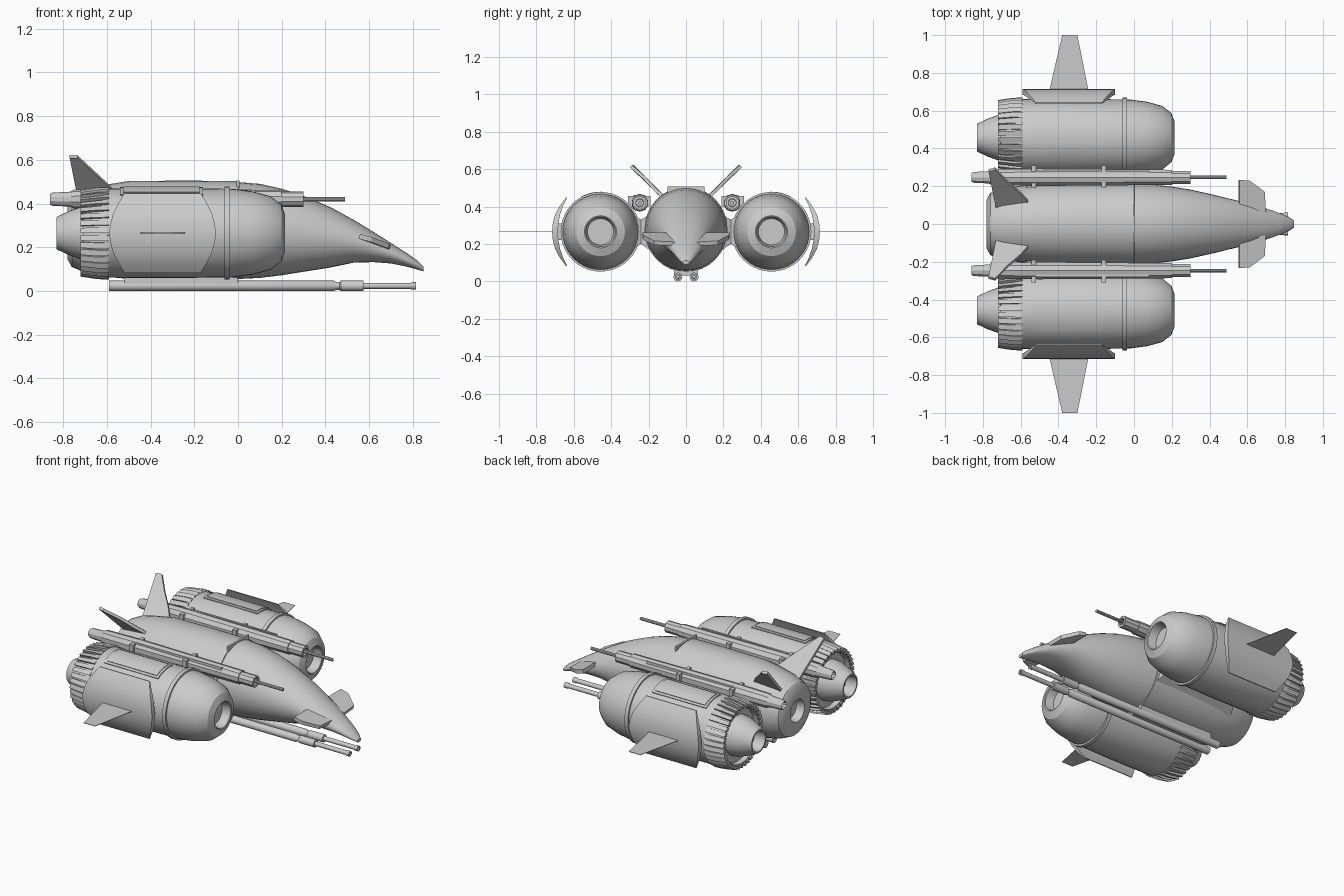
import bpy, bmesh
from math import sin, cos, pi, radians

if "Cube" in bpy.data.objects:
    bpy.data.objects.remove(bpy.data.objects["Cube"])


def skin(bm, rings):
    """Bridge equal-length closed rings of points and cap both ends."""
    vs = [[bm.verts.new(p) for p in r] for r in rings]
    n = len(vs[0])
    for a, b in zip(vs, vs[1:]):
        for i in range(n):
            j = (i + 1) % n
            bm.faces.new((a[i], a[j], b[j], b[i]))
    bm.faces.new(vs[0])
    bm.faces.new(vs[-1])


def make(name, solids, mirror=True, recalc=True):
    """Object from a list of ring stacks, optionally mirrored across y."""
    bm = bmesh.new()
    for rings in solids:
        skin(bm, rings)
    bmesh.ops.recalc_face_normals(bm, faces=bm.faces)
    me = bpy.data.meshes.new(name)
    bm.to_mesh(me)
    bm.free()
    ob = bpy.data.objects.new(name, me)
    bpy.context.collection.objects.link(ob)
    if mirror:
        m = ob.modifiers.new("mirror", "MIRROR")
        m.use_axis = (False, True, False)
        m.use_mirror_merge = False
    return ob


def ellipse(x, y, z, ry, rz, n, off=0.0):
    return [(x, y + ry * cos(2 * pi * (i + off) / n), z + rz * sin(2 * pi * (i + off) / n))
            for i in range(n)]


def lathe(profile, y, z, n, off=0.0):
    return [ellipse(x, y, z, r, r, n, off) for x, r in profile]


def box(x0, x1, y0, y1, z0, z1):
    return [[(x, y0, z0), (x, y1, z0), (x, y1, z1), (x, y0, z1)] for x in (x0, x1)]


def slab(pts, d):
    """Flat outline thickened by the offset d to both sides."""
    return [[(p[0] + s * d[0], p[1] + s * d[1], p[2] + s * d[2]) for p in pts] for s in (-1, 1)]


# Fuselage: x, half width, bottom z, top z
hull = [(-.73, .06, .21, .33), (-.78, .07, .20, .34), (-.78, .13, .145, .40), (-.76, .165, .11, .435),
        (-.70, .188, .085, .465), (-.60, .203, .065, .487), (-.50, .215, .055, .503), (-.25, .222, .05, .505),
        (0, .222, .05, .503), (.002, .217, .055, .498), (.1, .21, .06, .49), (.2, .198, .072, .468),
        (.3, .182, .088, .435), (.42, .155, .107, .385), (.53, .128, .13, .325), (.62, .106, .132, .27),
        (.7, .082, .126, .22), (.77, .058, .112, .175), (.82, .038, .098, .14), (.848, .018, .09, .112)]
make("fuselage", [[ellipse(x, 0, (b + t) / 2, w, (t - b) / 2, 32) for x, w, b, t in hull]], False)
make("dorsal_rib", [box(-.006, .006, -.1, .1, .44, .506)], False)

# Engine pods
EY, EZ = .457, .265
make("engine_pod", [lathe([(.16, .07), (.212, .08), (.215, .086), (.198, .13), (.15, .168), (.07, .19),
                           (-.02, .202), (-.3, .206), (-.59, .204), (-.71, .184), (-.71, .17),
                           (-.68, .165), (-.68, .1)], EY, EZ, 40)])
make("engine_band", [lathe([(-.062, .19), (-.062, .213), (-.038, .213), (-.038, .19)], EY, EZ, 40)])
make("engine_nozzle", [lathe([(-.67, .125), (-.72, .12), (-.775, .1), (-.83, .074), (-.83, .064),
                              (-.76, .056)], EY, EZ, 32)])


# Sawtooth cooling slats around the engine tail
def polar(x, r, a):
    return (x, EY + r * cos(a), EZ + r * sin(a))


N = 36
slats = []
for k in range(N):
    a, b = 2 * pi * k / N, 2 * pi * (k + .72) / N
    slats.append([[polar(x, lo, a), polar(x, hi, a), polar(x, hi - .008, b), polar(x, lo, b)]
                  for x, lo, hi in ((-.59, .19, .212), (-.64, .185, .211), (-.72, .175, .199))])
make("engine_slats", slats)


# Framed hatch on top of each engine
def arc_panel(x0, x1, r0, r1, a0, a1, n=8):
    return [[polar(x0, r0, a), polar(x1, r0, a), polar(x1, r1, a), polar(x0, r1, a)]
            for a in [radians(a0 + (a1 - a0) * i / n) for i in range(n + 1)]]


make("engine_hatch", [arc_panel(-.54, -.16, .198, .210, 57, 99), arc_panel(-.525, -.175, .2, .214, 61, 95)])

# Curved outer armour: z, outer y, inner y, rear x, front x
half = [(.182, .642, .636, -.52, -.17), (.14, .674, .656, -.545, -.145),
        (.092, .7, .673, -.57, -.12), (.045, .712, .682, -.583, -.107)]
rows = [(EZ - h, *r) for h, *r in half] + [(EZ, .716, .685, -.59, -.1)] + \
       [(EZ + h, *r) for h, *r in half[::-1]]
make("outer_armour", [[[(x0, yo, z), (x1, yo, z), (x1, yi, z), (x0, yi, z)] for z, yo, yi, x0, x1 in rows]])
make("armour_mount", [box(-.45, -.24, .64, .69, .22, .31)])

# Paper-thin side winglets
make("side_winglet", [slab([(-.45, .7, EZ), (-.24, .7, EZ), (-.3, 1, EZ), (-.38, 1, EZ)], (0, 0, .0015))])

# Pylons joining the engines to the hull
make("engine_pylon", [[[(x0, y, z0), (x1, y, z0), (x1, y, z1), (x0, y, z1)] for y, x0, x1, z0, z1 in
                       ((.17, -.58, 0, .15, .37), (.24, -.55, -.03, .2, .33), (.31, -.58, 0, .16, .37))]])

# Upper cannons
CY, CZ = .247, .42
make("upper_cannon", [lathe([(-.82, .02), (-.86, .024), (-.85, .03), (-.77, .034), (-.75, .044), (-.5, .048),
                             (.2, .042), (.2, .036), (.3, .036), (.3, .022), (.27, .02)], CY, CZ, 10, .5),
                      lathe([(.25, .01), (.49, .01)], CY, CZ, 10)])
make("cannon_rail", [box(-.52, .08, .268, .28, .44, .462)])
make("cannon_clamp", [box(x - .012, x + .012, .19, .31, .40, .455) for x in (-.53, -.16)])

# Twin lower guns with their mount
make("lower_gun", [lathe([(-.59, .0235), (.44, .0235), (.45, .018), (.465, .018), (.47, .0235), (.575, .0235),
                          (.575, .014), (.79, .014), (.795, .017), (.815, .017), (.815, .009), (.79, .008)],
                         .043, .0235, 16)])
make("gun_mount", [box(-.52, 0, -.065, .065, .03, .09)], False)

# Canted tail fins
make("tail_fin", [slab([(-.77, .285, .615), (-.735, .293, .615), (-.67, .225, .555), (-.6, .165, .49),
                        (-.56, .12, .45), (-.73, .085, .415)], (0, .006, -.006))])

# Nose canards
make("nose_canard", [slab([(.555, .233, .25), (.61, .23, .235), (.69, .17, .205), (.695, .06, .2),
                           (.555, .08, .25)], (.003, 0, .011))])

# Smooth rounded surfaces, keep hard edges
for ob in bpy.data.objects:
    ob.select_set(True)
    bpy.context.view_layer.objects.active = ob
bpy.ops.object.shade_smooth_by_angle(angle=radians(30))
